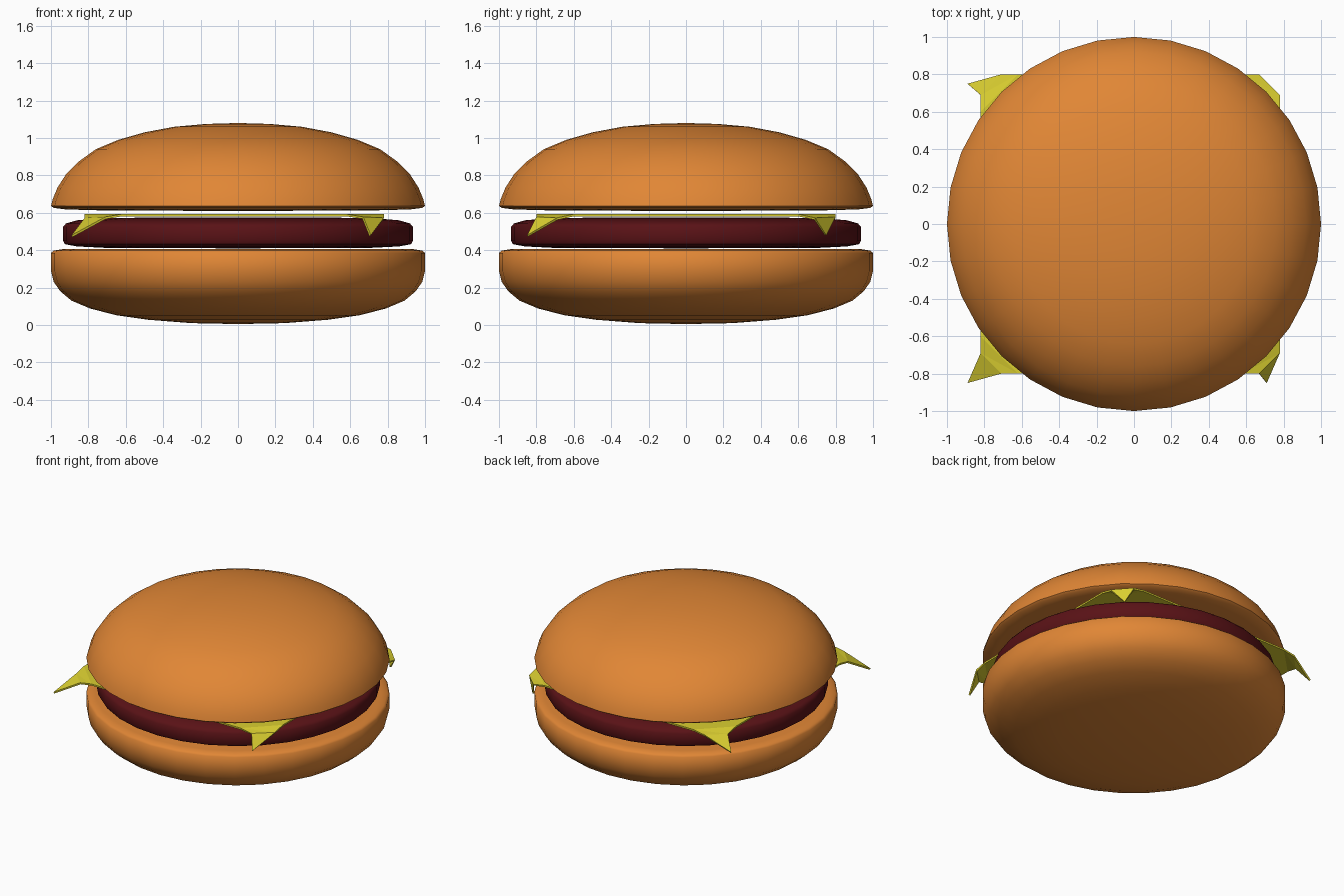
import bpy, bmesh, math
from mathutils import Vector

if "Cube" in bpy.data.objects:
    bpy.data.objects.remove(bpy.data.objects["Cube"])

SIDES = 32


def paint(obj, name, rgb):
    mat = bpy.data.materials.get(name) or bpy.data.materials.new(name)
    mat.diffuse_color = (*rgb, 1)
    mat.use_nodes = True
    mat.node_tree.nodes["Principled BSDF"].inputs["Base Color"].default_value = mat.diffuse_color
    obj.data.materials.append(mat)


def smooth(obj, angle):
    bpy.ops.object.select_all(action='DESELECT')
    obj.select_set(True)
    bpy.context.view_layer.objects.active = obj
    bpy.ops.object.shade_smooth_by_angle(angle=math.radians(angle))


def make_object(name, bm):
    bmesh.ops.recalc_face_normals(bm, faces=bm.faces)
    mesh = bpy.data.meshes.new(name)
    bm.to_mesh(mesh)
    bm.free()
    obj = bpy.data.objects.new(name, mesh)
    bpy.context.collection.objects.link(obj)
    return obj


def lathe(name, profile, mat, rgb):
    """Spin an (r, z) profile around the z axis."""
    bm = bmesh.new()
    verts = [bm.verts.new((r, 0, z)) for r, z in profile]
    edges = [bm.edges.new(p) for p in zip(verts, verts[1:])]
    bmesh.ops.spin(bm, geom=verts + edges, cent=(0, 0, 0), axis=(0, 0, 1),
                   angle=math.tau, steps=SIDES, use_merge=True)
    bmesh.ops.remove_doubles(bm, verts=bm.verts, dist=0.0005)
    obj = make_object(name, bm)
    paint(obj, mat, rgb)
    smooth(obj, 50)
    return obj


BUN = (0.75, 0.24, 0.036)

# Bottom bun: rounded underneath, flat on top
lathe("bottom_bun", [(0, 0.005), (0.25, 0.01), (0.48, 0.028), (0.65, 0.052), (0.79, 0.088),
                     (0.89, 0.13), (0.95, 0.18), (0.985, 0.23), (1, 0.29), (1, 0.385),
                     (0.985, 0.398), (0.94, 0.405), (0, 0.405)], "bun", BUN)

# Patty: flat disc with rounded rim
lathe("patty", [(0, 0.41), (0.7, 0.412), (0.86, 0.42), (0.925, 0.432), (0.935, 0.45),
                (0.935, 0.525), (0.92, 0.543), (0.86, 0.56), (0.7, 0.573), (0, 0.575)],
      "meat", (0.1, 0.006, 0.008))

# Top bun: dome with a flat underside
dome = [(0.99, 0.675), (0.965, 0.735), (0.92, 0.805), (0.85, 0.875), (0.76, 0.94),
        (0.64, 0.99), (0.5, 1.03), (0.34, 1.06), (0.17, 1.075), (0, 1.08)]
lathe("top_bun", [(0, 0.61), (0.7, 0.612), (0.92, 0.618), (0.985, 0.626), (1, 0.637)] + dome,
      "bun", BUN)

# Cheese slice: flat square with four drooping, pointed corners
bm = bmesh.new()
flat = []
for sx, sy in ((-1, -1), (1, -1), (1, 1), (-1, 1)):
    def point(x, y, z):
        return bm.verts.new((sx * x - 0.02, sy * y, z))
    along_x, along_y = point(0.6, 0.8, 0.593), point(0.8, 0.6, 0.593)
    near_x, near_y = point(0.69, 0.8, 0.578), point(0.8, 0.69, 0.573)
    tip = bm.verts.new((sx * 0.8 - 0.09, sy * 0.8 - 0.05, 0.48))
    for tri in ((along_x, near_x, near_y), (along_x, near_y, along_y), (near_x, tip, near_y)):
        bm.faces.new(tri)
    flat += [along_y, along_x] if sx * sy < 0 else [along_x, along_y]
# keep the outline in order around the slice
flat.sort(key=lambda v: math.atan2(v.co.y, v.co.x))
bm.faces.new(flat)
cheese = make_object("cheese", bm)
if cheese.data.polygons[-1].normal.z < 0:
    cheese.data.flip_normals()
paint(cheese, "cheese", (0.7, 0.62, 0.03))
thick = cheese.modifiers.new("thickness", 'SOLIDIFY')
thick.thickness = 0.012
thick.offset = -1
